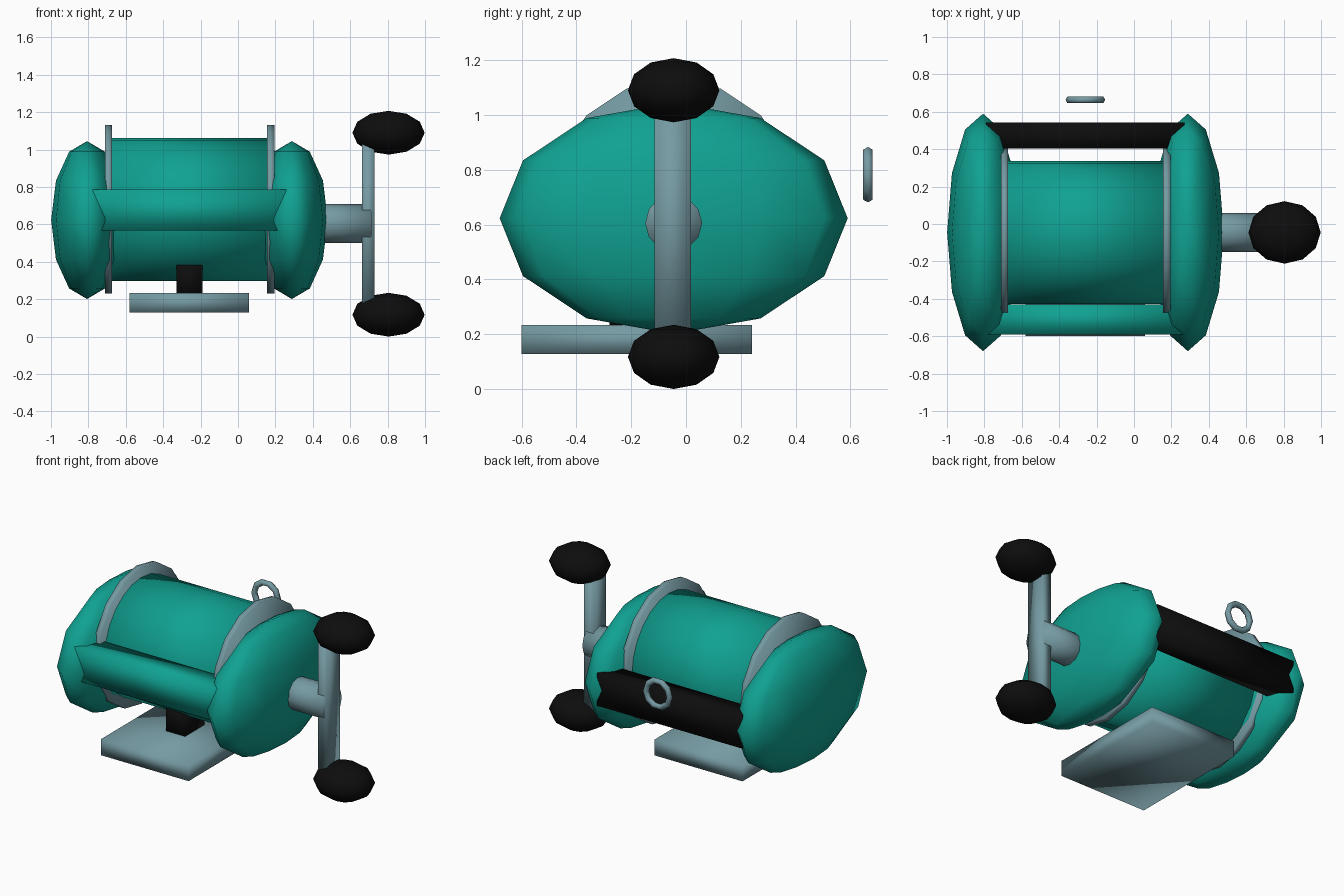
import bpy
from math import pi

if "Cube" in bpy.data.objects:
    bpy.data.objects.remove(bpy.data.objects["Cube"])


def material(name, rgb):
    m = bpy.data.materials.new(name)
    m.diffuse_color = (*rgb, 1)
    m.use_nodes = True
    m.node_tree.nodes["Principled BSDF"].inputs["Base Color"].default_value = m.diffuse_color
    return m


teal = material("teal", (0.005, 0.36, 0.285))
steel = material("blue_grey_metal", (0.18, 0.325, 0.365))
black = material("black", (0.004, 0.004, 0.004))


def finish(name, mat):
    ob = bpy.context.object
    ob.name = name
    bpy.ops.object.transform_apply(location=False, rotation=True, scale=True)
    ob.data.materials.append(mat)
    bpy.ops.object.shade_smooth()
    return ob


def ellipsoid(name, loc, radii, mat):
    bpy.ops.mesh.primitive_uv_sphere_add(segments=12, ring_count=6, radius=1, location=loc)
    bpy.context.object.scale = radii
    return finish(name, mat)


def box(name, xs, ys, zs, mat):
    spans = (xs, ys, zs)
    bpy.ops.mesh.primitive_cube_add(size=1, location=[(a + b) / 2 for a, b in spans])
    bpy.context.object.scale = [b - a for a, b in spans]
    return finish(name, mat)


def x_cylinder(name, x0, x1, y, z, r, sides, mat):
    bpy.ops.mesh.primitive_cylinder_add(vertices=sides, radius=r, depth=x1 - x0,
                                        location=((x0 + x1) / 2, y, z), rotation=(0, pi / 2, 0))
    return finish(name, mat)


Y = -0.045  # shared axle line

# Side covers and spool flanges
for side, cx, fx in (("left", -0.807, -0.692), ("right", 0.288, 0.175)):
    ellipsoid(side + "_side_cover", (cx, Y, 0.623), (0.192, 0.635, 0.422), teal)
    x_cylinder(side + "_spool_flange", fx - 0.019, fx + 0.019, Y, 0.68, 0.45, 16, steel)

# Spool
x_cylinder("spool", -0.69, 0.175, Y, 0.68, 0.383, 24, teal)

# Cross bars between the covers
box("front_bar", (-0.79, 0.27), (-0.59, -0.43), (0.567, 0.787), teal)
box("rear_bar", (-0.79, 0.27), (0.405, 0.542), (0.515, 0.73), black)

# Mounting foot
box("foot_stem", (-0.33, -0.19), (-0.28, -0.08), (0.2, 0.42), black)
box("foot_plate", (-0.58, 0.06), (-0.6, 0.24), (0.128, 0.233), steel)

# Crank
x_cylinder("crank_shaft", 0.3, 0.715, Y, 0.605, 0.104, 12, steel)
box("crank_arm", (0.662, 0.73), (-0.115, 0.018), (0.12, 1.09), steel)
for end, z in (("lower", 0.117), ("upper", 1.09)):
    ellipsoid(end + "_crank_knob", (0.805, Y, z), (0.193, 0.167, 0.117), black)

# Line guide ring
bpy.ops.mesh.primitive_torus_add(major_segments=10, minor_segments=6, major_radius=0.086,
                                 minor_radius=0.02, location=(-0.26, 0.664, 0.782),
                                 rotation=(pi / 2, 0, 0))
finish("line_guide_ring", steel)
